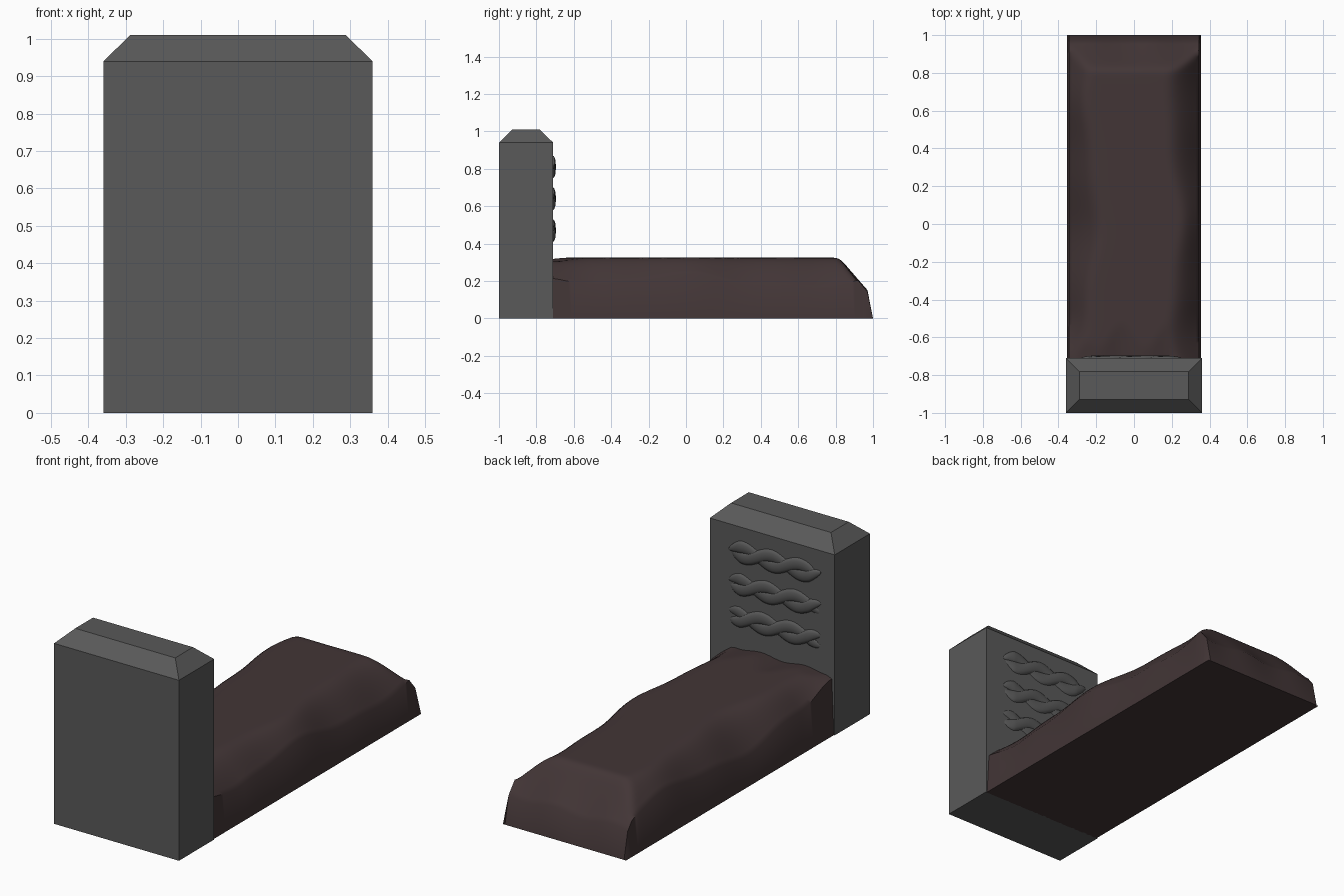
import bpy, bmesh, math

if "Cube" in bpy.data.objects:
    bpy.data.objects.remove(bpy.data.objects["Cube"])


def material(name, rgb):
    m = bpy.data.materials.new(name)
    m.diffuse_color = (*rgb, 1)
    m.use_nodes = True
    m.node_tree.nodes["Principled BSDF"].inputs["Base Color"].default_value = m.diffuse_color
    return m


def make_object(name, bm, mat):
    bmesh.ops.recalc_face_normals(bm, faces=bm.faces)
    me = bpy.data.meshes.new(name)
    bm.to_mesh(me)
    bm.free()
    ob = bpy.data.objects.new(name, me)
    bpy.context.collection.objects.link(ob)
    me.materials.append(mat)
    return ob


def smooth(ob, angle):
    bpy.ops.object.select_all(action='DESELECT')
    ob.select_set(True)
    bpy.context.view_layer.objects.active = ob
    bpy.ops.object.shade_smooth_by_angle(angle=math.radians(angle))


def ease(t):
    t = max(0.0, min(1.0, t))
    return t * t * (3 - 2 * t)


stone_mat = material("stone", (0.1, 0.1, 0.1))
soil_mat = material("soil", (0.055, 0.036, 0.037))

# headstone: slab with a chamfered top
bm = bmesh.new()
rings = []
for z, inset in ((0, 0), (0.94, 0), (1.01, 0.072)):
    x, y0, y1 = 0.36 - inset, -1 + inset, -0.71 - inset
    rings.append([bm.verts.new(p) for p in
                  ((-x, y0, z), (x, y0, z), (x, y1, z), (-x, y1, z))])
for a, b in zip(rings, rings[1:]):
    for i in range(4):
        bm.faces.new((a[i], a[(i + 1) % 4], b[(i + 1) % 4], b[i]))
bm.faces.new(rings[0])
bm.faces.new(rings[-1])
make_object("headstone", bm, stone_mat)

# carved rope ornament: three rows of two shallow twisted strands
SEG, SIDES = 48, 12
bm = bmesh.new()
for row, zc in enumerate((0.81, 0.64, 0.47)):
    for sign in (1, -1):
        prev = None
        for i in range(SEG + 1):
            t = i / SEG
            a = t * math.pi * 3.2 + row * 0.5
            r = 0.034 * math.sqrt(max(0.02, min(1, 8 * t, 8 * (1 - t))))
            x = 0.25 - 0.53 * t
            z = zc + sign * 0.027 * math.sin(a)
            y = -0.713 + sign * 0.003 * math.cos(a)
            ring = [bm.verts.new((x, y + 0.42 * r * math.cos(k * math.tau / SIDES),
                                  z + r * math.sin(k * math.tau / SIDES)))
                    for k in range(SIDES)]
            if prev:
                for k in range(SIDES):
                    n = (k + 1) % SIDES
                    bm.faces.new((prev[k], prev[n], ring[n], ring[k]))
            else:
                bm.faces.new(ring)
            prev = ring
        bm.faces.new(prev)
smooth(make_object("rope_relief", bm, stone_mat), 60)

# grave mound: flat top, uneven shoulders, low steep walls at the rim
W, Y0, Y1, TOP = 0.355, -0.715, 1.0, 0.325
NX, NY = 44, 100


def side_rise(d, y, side):
    wave = math.sin(5.2 * y + 1.7 * side) * 0.035 + math.sin(13 * y + side) * 0.01
    wall = 0.195 + wave + 0.06 * ease((-0.45 - y) / 0.26)
    width = 0.15 - wave
    return wall + (TOP - wall) * math.sin(min(1, d / width) * math.pi / 2)


def end_rise(d, x):
    wall = 0.14 + 0.012 * math.sin(19 * x)
    return wall + (TOP - wall) * min(1, max(0, d - 0.03) / 0.15)


def height(x, y):
    side = 1 if x > 0 else -1
    head = 0.31 + 0.008 * math.sin(25 * x) + 0.12 * (y - Y0)
    return min(TOP, head, side_rise(max(0, W - abs(x) - 0.012), y, side), end_rise(Y1 - y, x))


xs = [-W] + [-W + 0.012 + (2 * W - 0.024) * i / NX for i in range(NX + 1)] + [W]
ys = [Y0] + [Y0 + 0.001 + (Y1 - Y0 - 0.031) * j / NY for j in range(NY + 1)] + [Y1]
bm = bmesh.new()
grid = []
for j, y in enumerate(ys):
    grid.append([])
    for i, x in enumerate(xs):
        rim = i in (0, len(xs) - 1) or j in (0, len(ys) - 1)
        grid[-1].append(bm.verts.new((x, y, 0 if rim else height(x, y))))
for j in range(len(ys) - 1):
    for i in range(len(xs) - 1):
        bm.faces.new((grid[j][i], grid[j][i + 1], grid[j + 1][i + 1], grid[j + 1][i]))
# soften the shoulders only, keeping the rim crisp
inner = [v for row in grid[2:-2] for v in row[2:-2]]
for _ in range(4):
    bmesh.ops.smooth_vert(bm, verts=inner, factor=0.5, use_axis_z=True)
# flat underside
loop = (grid[0] + [r[-1] for r in grid[1:]] + grid[-1][-2::-1]
        + [r[0] for r in grid[-2:0:-1]])
bm.faces.new([bm.verts.new(v.co) for v in loop])
bmesh.ops.remove_doubles(bm, verts=bm.verts, dist=0.0001)
smooth(make_object("grave_mound", bm, soil_mat), 40)
